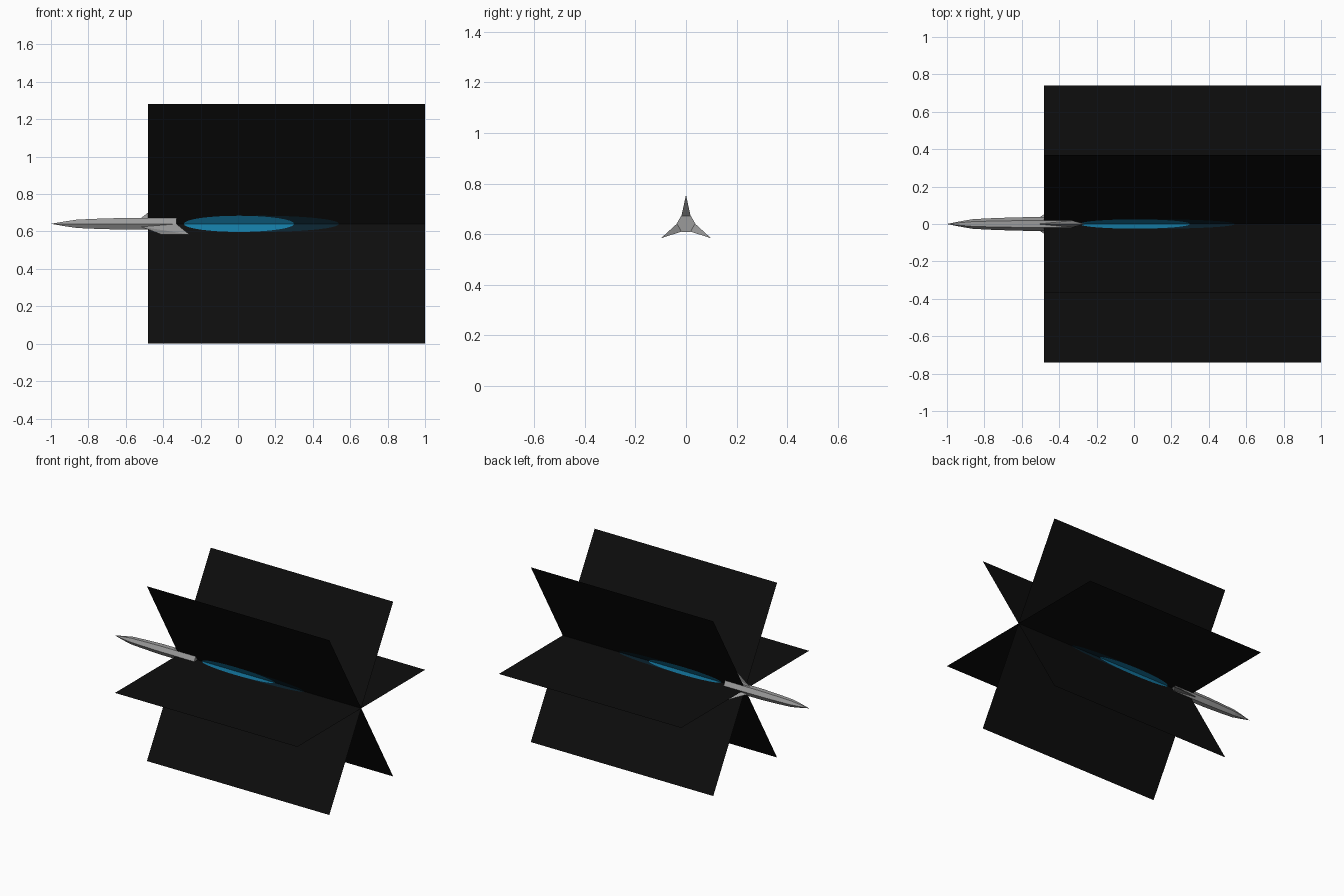
import bpy, bmesh, math
from mathutils import Matrix

if "Cube" in bpy.data.objects:
    bpy.data.objects.remove(bpy.data.objects["Cube"])

AXIS_Z = 0.641      # height of the missile axis
HALF = 0.74         # half width of the exhaust cards


def material(name, r, g, b):
    m = bpy.data.materials.new(name)
    m.diffuse_color = (r, g, b, 1)
    m.use_nodes = True
    m.node_tree.nodes["Principled BSDF"].inputs["Base Color"].default_value = m.diffuse_color
    return m


grey = material("grey metal", 0.33, 0.33, 0.33)
black = material("card black", 0.004, 0.004, 0.004)
blue = material("flame blue", 0.007, 0.19, 0.36)
dark_blue = material("flame tail blue", 0.003, 0.016, 0.028)


def finish(name, bm, mats, angle=0.0, recalc=True):
    if recalc:
        bmesh.ops.recalc_face_normals(bm, faces=bm.faces[:])
    # local axis lies on z = 0; rotate around it, then lift
    bm.transform(Matrix.Translation((0, 0, AXIS_Z)) @ Matrix.Rotation(angle, 4, 'X'))
    me = bpy.data.meshes.new(name)
    bm.to_mesh(me)
    bm.free()
    for m in mats:
        me.materials.append(m)
    ob = bpy.data.objects.new(name, me)
    bpy.context.collection.objects.link(ob)
    return ob


# missile body: six-sided, pointed nose, flat tail
bm = bmesh.new()
profile = [(-0.93, 0.014), (-0.86, 0.026), (-0.76, 0.031), (-0.62, 0.036), (-0.33, 0.037)]
rings = [[bm.verts.new((x, r * math.cos(k * math.pi / 3), r * math.sin(k * math.pi / 3)))
          for k in range(6)] for x, r in profile]
tip = bm.verts.new((-1, 0, 0))
for k in range(6):
    n = (k + 1) % 6
    bm.faces.new((tip, rings[0][k], rings[0][n]))
    for a, b in zip(rings, rings[1:]):
        bm.faces.new((a[k], b[k], b[n], a[n]))
bm.faces.new(rings[-1])
finish("missile_body", bm, [grey])

# three swept wedge fins, thick at the root and sharp at the tip
for i in range(3):
    bm = bmesh.new()
    lead, left, right, tip_lead, tip_trail = [bm.verts.new(p) for p in (
        (-0.52, 0, 0.030), (-0.33, -0.018, 0.031), (-0.33, 0.018, 0.031),
        (-0.41, 0, 0.114), (-0.26, 0, 0.114))]
    bm.faces.new((lead, left, tip_trail, tip_lead))
    bm.faces.new((lead, tip_lead, tip_trail, right))
    bm.faces.new((left, right, tip_trail))
    bm.faces.new((lead, right, left))
    finish(f"fin_{i + 1}", bm, [grey], i * math.tau / 3)


def ellipse(x, x0, x1, h):
    t = (2 * x - x0 - x1) / (x1 - x0)
    return h * math.sqrt(max(0, 1 - t * t))


# three crossed exhaust cards with the flame cut in as strips
F0, F1, F2, N = -0.29, 0.30, 0.54, 16
stations = [-0.48]
stations += [(F0 + F1) / 2 - (F1 - F0) / 2 * math.cos(math.pi * k / N) for k in range(N + 1)]
stations += [F1 + (F2 - F1) * math.sin(math.pi / 2 * k / 8) for k in range(1, 9)] + [1.0]
strip_colour = [0, 2, 1, 2, 0]
for i in range(3):
    bm = bmesh.new()
    cols = []
    for x in stations:
        inner = ellipse(x, F0, F1, 0.05)
        outer = max(inner, ellipse(x, F0, F2, 0.05))
        cols.append([bm.verts.new((x, y, 0))
                     for y in (-HALF, -outer, -inner, inner, outer, HALF)])
    for a, b in zip(cols, cols[1:]):
        for j, c in enumerate(strip_colour):
            f = bm.faces.new((a[j], b[j], b[j + 1], a[j + 1]))
            f.material_index = c
    bmesh.ops.remove_doubles(bm, verts=bm.verts[:], dist=1e-5)
    finish(f"exhaust_card_{i + 1}", bm, [black, blue, dark_blue], i * math.pi / 3, False)
